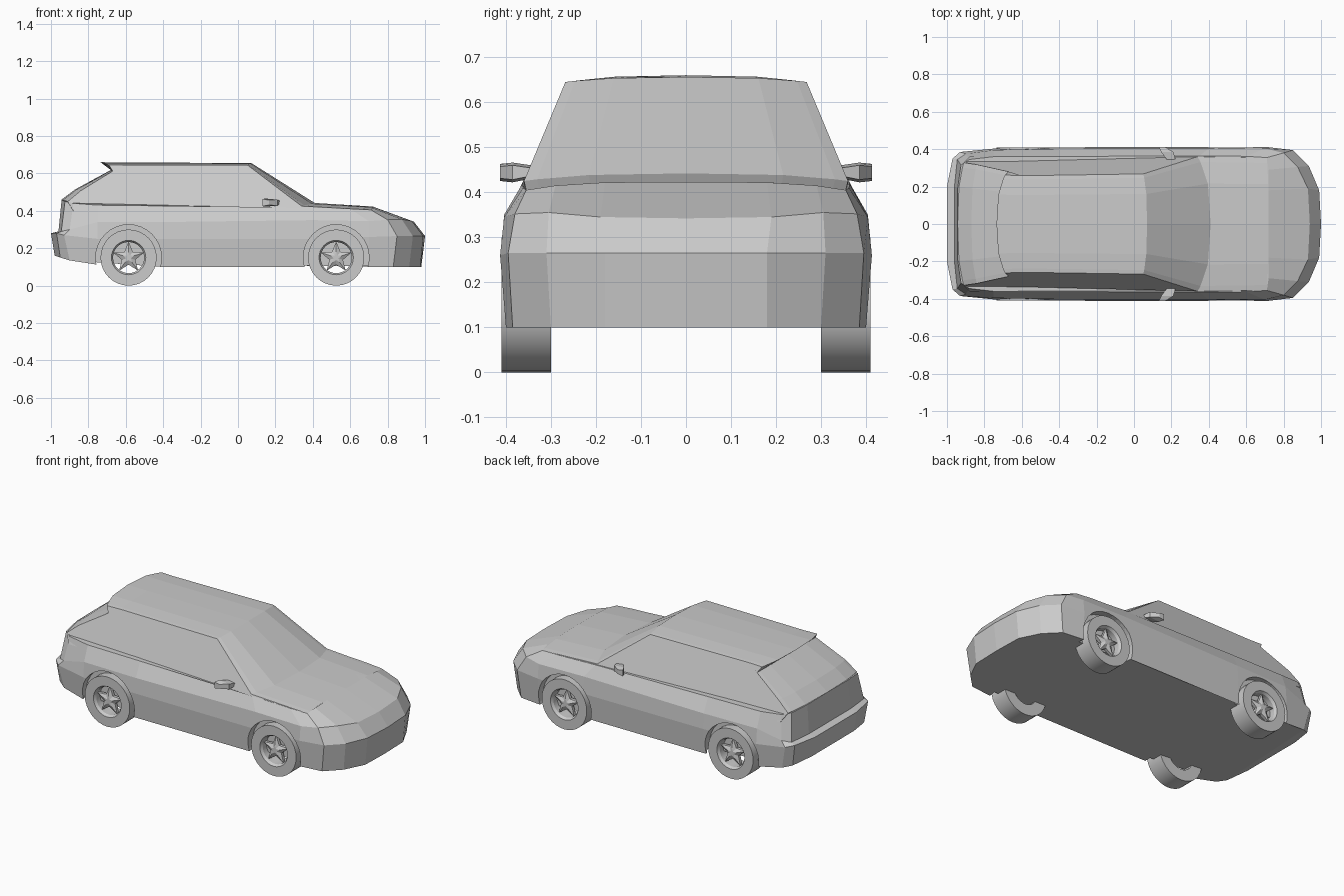
import bpy, bmesh
from math import pi, sin, cos

if "Cube" in bpy.data.objects:
    bpy.data.objects.remove(bpy.data.objects["Cube"])


def make(name, verts, faces):
    bm = bmesh.new()
    vs = [bm.verts.new(v) for v in verts]
    for f in faces:
        bm.faces.new([vs[i] for i in f])
    bmesh.ops.recalc_face_normals(bm, faces=bm.faces)
    me = bpy.data.meshes.new(name)
    bm.to_mesh(me)
    bm.free()
    ob = bpy.data.objects.new(name, me)
    bpy.context.collection.objects.link(ob)
    return ob


def loft(name, rings, cap=True, loop=False):
    n = len(rings[0])
    m = len(rings)
    faces = []
    for r in range(m if loop else m - 1):
        a, b = r * n, (r + 1) % m * n
        faces += [(a + i, a + (i + 1) % n, b + (i + 1) % n, b + i) for i in range(n)]
    if cap and not loop:
        faces += [list(range(n)), list(range((m - 1) * n, m * n))]
    return make(name, [p for r in rings for p in r], faces)


def ring(half):
    return half + [(x, -y, z) for x, y, z in reversed(half[1:-1])]


# Lower body: plan half-outlines, nose to tail, stacked upward
sill = [(.98, 0, .1), (.975, .18, .1), (.915, .3, .1), (.83, .385, .1), (.7, .4, .1), (.4, .4, .1),
        (-.4, .4, .1), (-.74, .395, .11), (-.9, .37, .135), (-.95, .34, .15), (-.98, .2, .16), (-.98, 0, .16)]
waist = [(1, 0, .265), (.99, .18, .265), (.935, .31, .265), (.85, .395, .265), (.7, .413, .26), (.4, .412, .25),
         (-.4, .41, .25), (-.75, .403, .25), (-.93, .385, .27), (-.97, .35, .28), (-1, .2, .28), (-1, 0, .28)]
shoulder = [(.94, 0, .342), (.93, .19, .345), (.875, .305, .355), (.8, .38, .352), (.7, .404, .345), (.4, .404, .35),
            (-.4, .402, .34), (-.75, .395, .34), (-.9, .375, .3), (-.945, .345, .29), (-.96, .2, .29), (-.96, 0, .29)]
belt = [(.72, 0, .423), (.72, .18, .422), (.72, .29, .415), (.71, .355, .405), (.6, .362, .41), (.35, .364, .418),
        (-.4, .364, .42), (-.75, .36, .43), (-.88, .345, .44), (-.925, .315, .45), (-.943, .19, .458), (-.943, 0, .46)]
body = loft("lower_body", [ring(h) for h in (sill, waist, shoulder, belt)])

# Hood crown, cabin and tail spoiler: (centre x, centre z, edge x, edge z, edge y)
prof = [(.72, .423, .71, .405, .355), (.41, .442, .34, .425, .36), (.07, .656, .05, .645, .268),
        (-.6, .658, -.6, .645, .258), (-.735, .66, -.69, .645, .262), (-.68, .618, -.67, .612, .28),
        (-.87, .515, -.84, .508, .318), (-.943, .46, -.91, .45, .328), (-.9, .4, -.88, .4, .36), (.6, .4, .6, .39, .36)]
cols = []
for s in (-1, -.92, -.6, 0, .6, .92, 1):
    t = abs(s) ** 3
    cols.append([(a + (c - a) * t, s * w, b + (d - b) * t) for a, b, c, d, w in prof])
loft("cabin", cols)

# Wheels and arches
HUB = .15
for label, x in (("front", .525), ("rear", -.585)):
    for side, sy in (("left", 1), ("right", -1)):
        def circle(r, y, n=32):
            return [(x + r * cos(2 * pi * i / n), sy * y, HUB + r * sin(2 * pi * i / n)) for i in range(n)]

        # Arch cut-out
        cutter = loft(f"arch_cutter_{label}_{side}", [circle(.176, .36), circle(.176, .5)])
        cutter.hide_render = True
        cutter.hide_set(True)
        mod = body.modifiers.new("arch", "BOOLEAN")
        mod.object = cutter
        mod.operation = "DIFFERENCE"
        mod.solver = "EXACT"

        # Tyre with open rim
        tyre = loft(f"{label}_{side}_tyre",
                    [circle(r, y) for r, y in ((.083, .3), (.15, .3), (.15, .41), (.092, .41), (.083, .395))], loop=True)
        bpy.context.view_layer.objects.active = tyre
        bpy.ops.object.select_all(action="DESELECT")
        tyre.select_set(True)
        bpy.ops.object.shade_smooth_by_angle(angle=.5)

        # Five-pointed star spokes
        def star(k, y):
            return [(x + k * r * cos(pi / 2 + pi * i / 5), sy * y, HUB + k * r * sin(pi / 2 + pi * i / 5))
                    for i in range(10) for r in ((.086, .038)[i % 2],)]
        loft(f"{label}_{side}_spokes", [star(1, .37), star(1, .388), star(.35, .4)])

# Door mirrors
for side, sy in (("left", 1), ("right", -1)):
    def section(x0, x1, y, z0, z1):
        return [(x0, sy * y, z0), (x1, sy * y, z0 + .006), (x1, sy * y, z1 - .006), (x0, sy * y, z1)]
    loft(f"{side}_mirror", [section(.175, .222, .345, .43, .46), section(.145, .21, .385, .422, .466),
                            section(.132, .165, .413, .425, .463)])
